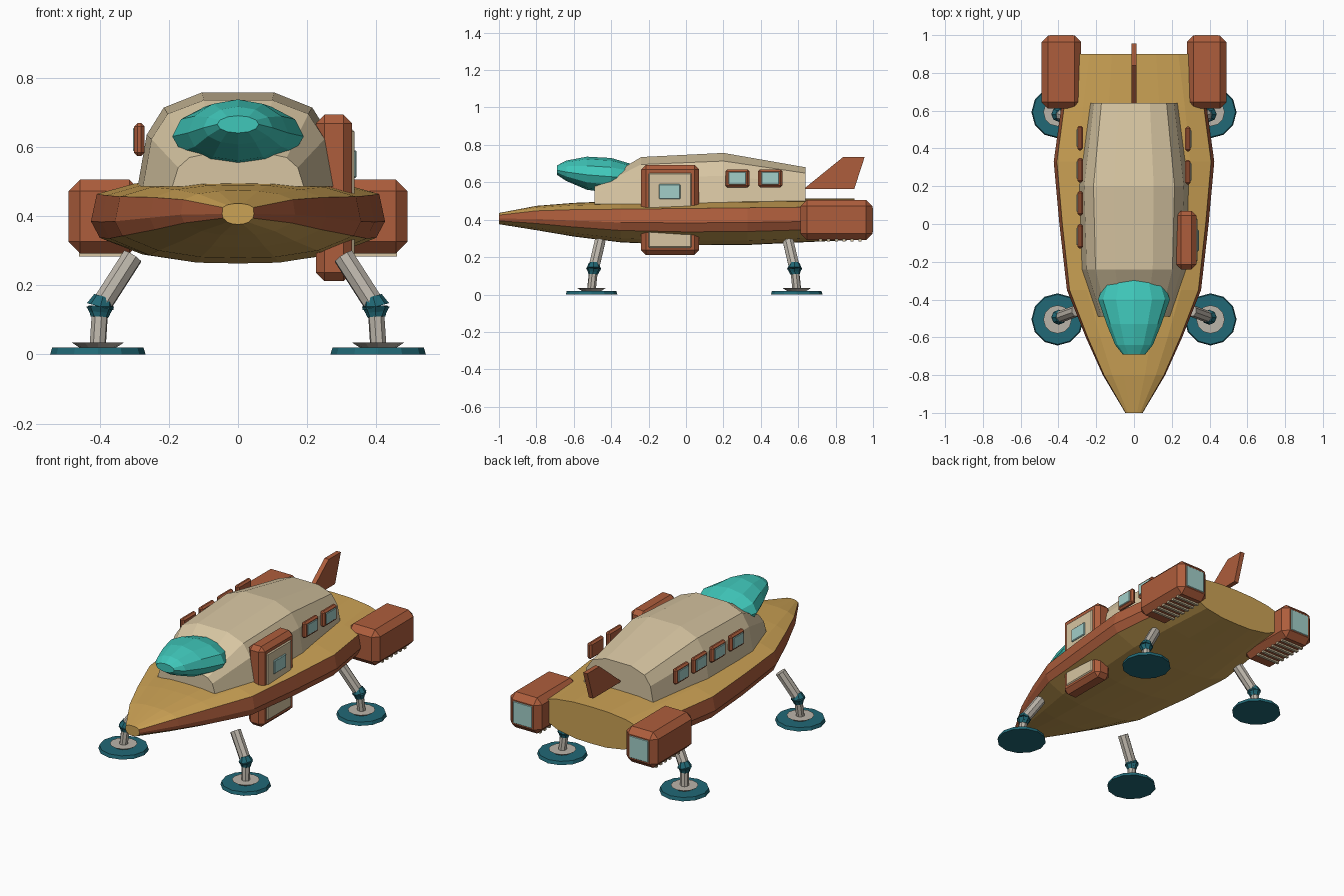
import bpy, bmesh, math
from mathutils import Vector

if "Cube" in bpy.data.objects:
    bpy.data.objects.remove(bpy.data.objects["Cube"])


def material(name, rgb):
    m = bpy.data.materials.new(name)
    m.diffuse_color = (*rgb, 1)
    m.use_nodes = True
    m.node_tree.nodes["Principled BSDF"].inputs["Base Color"].default_value = m.diffuse_color
    return m


GOLD = material("gold", (0.60, 0.36, 0.09))
RUST = material("rust", (0.42, 0.11, 0.045))
CREAM = material("cream", (0.68, 0.56, 0.36))
TEAL = material("teal", (0.05, 0.57, 0.49))
DARK = material("dark_teal", (0.015, 0.14, 0.18))
GLASS = material("glass", (0.36, 0.62, 0.58))
STEEL = material("pale_metal", (0.5, 0.46, 0.4))


def finish(name, bm, *mats):
    bmesh.ops.recalc_face_normals(bm, faces=bm.faces)
    me = bpy.data.meshes.new(name)
    bm.to_mesh(me)
    bm.free()
    for m in mats:
        me.materials.append(m)
    ob = bpy.data.objects.new(name, me)
    bpy.context.collection.objects.link(ob)
    return ob


def loft(name, rings, mats, second=()):
    """Skin closed rings; segments listed in second use the second material."""
    bm = bmesh.new()
    vs = [[bm.verts.new(p) for p in r] for r in rings]
    n = len(rings[0])
    for a, b in zip(vs, vs[1:]):
        for i in range(n):
            j = (i + 1) % n
            f = bm.faces.new((a[i], a[j], b[j], b[i]))
            f.material_index = 1 if i in second else 0
    bm.faces.new(vs[0])
    bm.faces.new(vs[-1])
    return finish(name, bm, *mats)


def box(name, x, y, z, mat, chamfer=0.0):
    """Box from (min, max) ranges with chamfered edges."""
    bm = bmesh.new()
    bmesh.ops.create_cube(bm, size=1)
    for v in bm.verts:
        v.co = [(r[0] + r[1]) / 2 + c * (r[1] - r[0]) for r, c in zip((x, y, z), v.co)]
    if chamfer:
        bmesh.ops.bevel(bm, geom=bm.edges[:], offset=chamfer, segments=1, affect='EDGES')
    return finish(name, bm, mat)


def rod(name, a, b, r1, r2, mat, sides=8):
    a, b = Vector(a), Vector(b)
    bm = bmesh.new()
    bmesh.ops.create_cone(bm, cap_ends=True, segments=sides, radius1=r1, radius2=r2, depth=(b - a).length)
    q = (b - a).to_track_quat('Z', 'Y')
    for v in bm.verts:
        v.co = q @ v.co + (a + b) / 2
    return finish(name, bm, mat)


# Hull: half section from top to bottom, scaled along the length
half = [(0, 1), (.35, .98), (.7, .86), (.96, .62), (1, 0), (.94, -.4), (.65, -.8), (.3, -.98), (0, -1)]
section = half + [(-x, z) for x, z in half[-2:0:-1]]
stations = [(-1, .046, .436, .406, .376), (-.8, .165, .474, .404, .344), (-.6, .255, .490, .395, .310),
            (-.35, .355, .500, .385, .279), (0, .395, .507, .383, .263), (.33, .425, .512, .385, .265),
            (.62, .385, .514, .39, .279), (.9, .335, .512, .4, .292)]
loft("hull", [[(w * x, y, m + z * (t - m if z > 0 else m - b)) for x, z in section]
              for y, w, t, m, b in stations], (GOLD, RUST), (3, 4, 11, 12))

# Cabin: faceted arch, open profile closed along its base
arch = [(1, 0), (.91, .55), (.74, .84), (.36, 1)]
arch += [(-x, z) for x, z in reversed(arch)]
loft("cabin", [[(w * x, y, .485 + z * (t - .485)) for x, z in arch]
               for y, w, t in ((-.49, .19, .585), (-.24, .275, .735), (.2, .29, .757), (.64, .233, .68))],
     (CREAM,))

# Canopy: faceted bubble pushed into the cabin front
loft("canopy", [[(w * math.cos(k * math.pi / 6), y, m + (t - m if k < 6 else m - b) * math.sin(k * math.pi / 6))
                 for k in range(12)]
                for y, w, t, m, b in ((-.69, .06, .69, .665, .64), (-.64, .10, .716, .655, .607),
                                      (-.53, .145, .737, .64, .56), (-.40, .19, .73, .63, .542),
                                      (-.30, .155, .70, .62, .56), (-.24, .08, .66, .62, .59))], (TEAL,))

# Tail fin
loft("tail_fin", [[(x, y, z) for y, z in ((.63, .565), (.84, .735), (.955, .735), (.90, .565))]
                  for x in (-.014, .014)], (RUST,))

# Door on the right side
box("door_frame", (.225, .33), (-.24, .07), (.212, .693), RUST, .025)
box("door_panel", (.30, .336), (-.20, .03), (.25, .65), CREAM, .006)
box("door_window", (.32, .343), (-.145, -.03), (.51, .59), GLASS, .004)

# Cabin windows: two on the right, four on the left
for s, ys in ((1, (.275, .45)), (-1, (-.065, .11, .285, .455))):
    for y in ys:
        span = lambda a, b: tuple(sorted((s * a, s * b)))
        box("window_frame", span(.27, .30), (y - .065, y + .065), (.573, .669), RUST, .01)
        box("window_glass", span(.285, .304), (y - .047, y + .047), (.588, .655), GLASS, .003)

for s in (-1, 1):
    # Engine pods with rear glow panels and underside ribs
    c = s * .385
    box("engine_pod", (c - .105, c + .105), (.612, .997), (.292, .506), RUST, .034)
    box("engine_outlet", (c - .064, c + .064), (.97, 1.0), (.332, .466), GLASS, .004)
    for i in range(6):
        y = .72 + i * .042
        box("engine_rib", (c - .075, c + .075), (y - .008, y + .008), (.283, .30), CREAM)

    # Landing legs
    for y, lean in ((-.505, .045), (.592, -.045)):
        x = s * .405
        rod("foot_pad", (x, y, 0), (x, y, .02), .138, .132, DARK, 12)
        rod("foot_plate", (x, y, .018), (x, y, .034), .05, .075, STEEL, 12)
        knee = Vector((s * .398, y + lean * .25, .138))
        rod("lower_strut", (x, y, .03), knee, .024, .024, STEEL)
        rod("knee_collar", (s * .4, y + lean * .2, .108), knee, .026, .036, DARK)
        rod("knee_lower", knee - Vector((0, 0, .018)), knee, .03, .04, DARK)
        rod("knee_upper", knee, knee + Vector((-s * .008, 0, .03)), .04, .026, DARK)
        rod("upper_strut", knee, (s * .305, y + lean, .283), .031, .031, STEEL)
